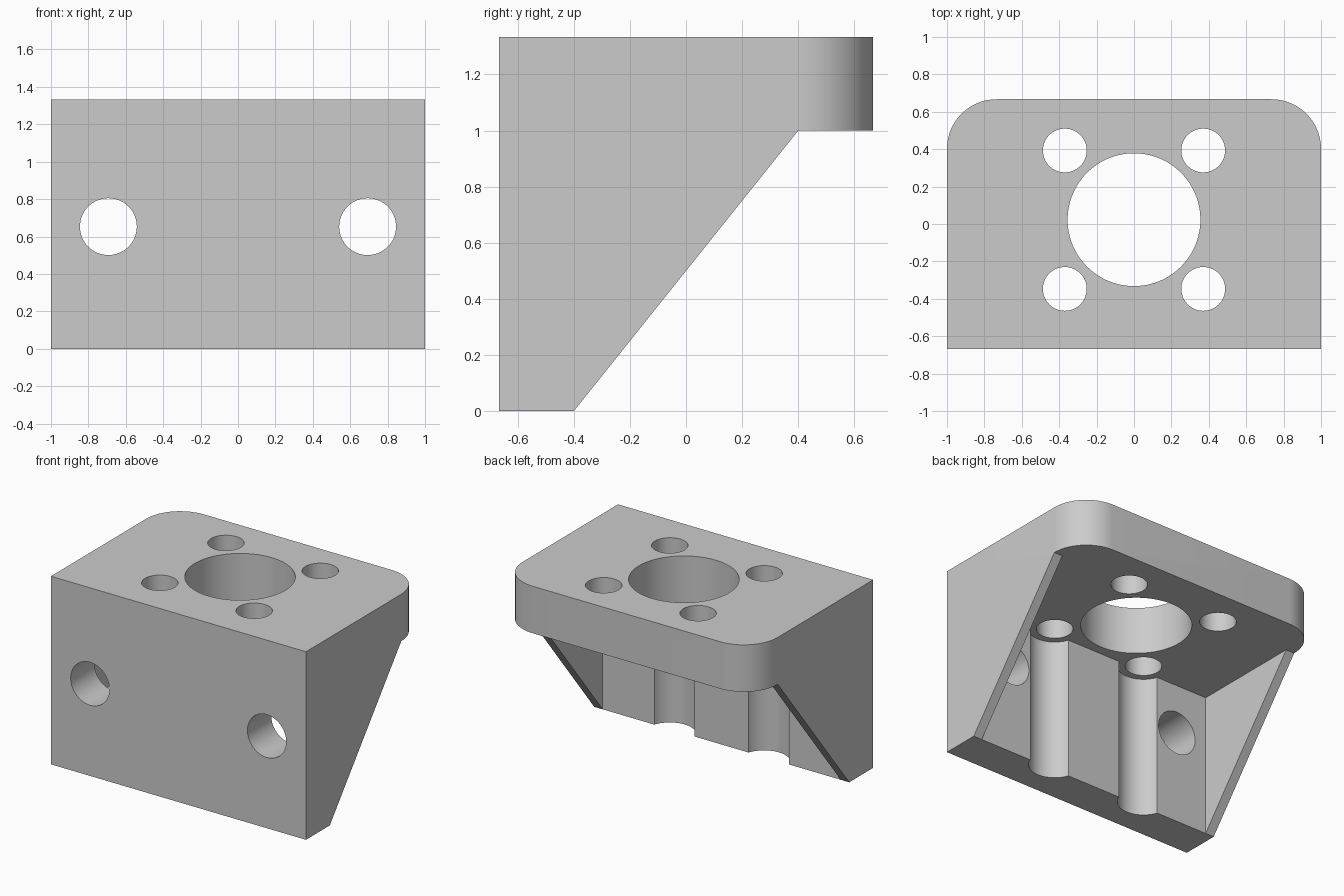
import bpy, bmesh, math
from mathutils import Matrix

cube = bpy.data.objects.get("Cube")
if cube:
    bpy.data.objects.remove(cube, do_unlink=True)

HALF_X, HALF_Y, TOP = 1.0, 0.667, 1.333
SHELF_Z, PLATE_Y, CORNER, RIB = 1.0, -0.4, 0.265, 0.067


def new_object(name, bm):
    bmesh.ops.recalc_face_normals(bm, faces=bm.faces)
    mesh = bpy.data.meshes.new(name)
    bm.to_mesh(mesh)
    bm.free()
    obj = bpy.data.objects.new(name, mesh)
    bpy.context.collection.objects.link(obj)
    return obj


def cut(body, bm):
    """Subtract a temporary cutter from the body."""
    cutter = new_object("cutter", bm)
    cutter.hide_render = True
    mod = body.modifiers.new("cut", 'BOOLEAN')
    mod.operation, mod.solver, mod.object = 'DIFFERENCE', 'EXACT', cutter
    bpy.ops.object.modifier_apply(modifier=mod.name)
    bpy.data.objects.remove(cutter, do_unlink=True)


def cylinder(x, y, z, radius, depth, axis='Z', segments=64):
    bm = bmesh.new()
    turn = Matrix.Rotation(math.pi / 2, 4, 'X') if axis == 'Y' else Matrix()
    bmesh.ops.create_cone(bm, cap_ends=True, segments=segments, radius1=radius, radius2=radius,
                          depth=depth, matrix=Matrix.Translation((x, y, z)) @ turn)
    return bm


# Body: side profile swept across the width
bm = bmesh.new()
profile = [(-HALF_Y, 0), (PLATE_Y, 0), (-PLATE_Y, SHELF_Z),
           (HALF_Y, SHELF_Z), (HALF_Y, TOP), (-HALF_Y, TOP)]
side = bm.faces.new([bm.verts.new((-HALF_X, y, z)) for y, z in profile])
swept = bmesh.ops.extrude_face_region(bm, geom=[side])["geom"]
bmesh.ops.translate(bm, vec=(2 * HALF_X, 0, 0),
                    verts=[v for v in swept if isinstance(v, bmesh.types.BMVert)])

# Rounded rear corners of the shelf
corners = [e for e in bm.edges if all(v.co.y > HALF_Y - 0.01 for v in e.verts)
           and abs(e.verts[0].co.x - e.verts[1].co.x) < 0.01]
bmesh.ops.bevel(bm, geom=corners, offset=CORNER, segments=16, profile=0.5, affect='EDGES')
body = new_object("mounting_bracket", bm)
bpy.context.view_layer.objects.active = body
body.select_set(True)

# Open pocket between the two side gussets
bm = bmesh.new()
bmesh.ops.create_cube(bm, size=1)
for v in bm.verts:
    v.co.x = math.copysign(HALF_X - RIB, v.co.x)
    v.co.y = PLATE_Y if v.co.y < 0 else 0.9
    v.co.z = -0.5 if v.co.z < 0 else SHELF_Z
cut(body, bm)

# Large centre bore, screw holes, driver grooves and wall holes
BORE_Y, PITCH = 0.023, 0.37
cut(body, cylinder(0, BORE_Y, 1.2, 0.355, 0.8, segments=96))
for sx in (-1, 1):
    cut(body, cylinder(sx * PITCH, BORE_Y - PITCH, SHELF_Z - 0.75, 0.167, 1.5))
    for sy in (-1, 1):
        cut(body, cylinder(sx * PITCH, BORE_Y + sy * PITCH, 1.2, 0.117, 0.8))
    cut(body, cylinder(sx * 0.693, -0.55, 0.653, 0.152, 0.6, axis='Y'))

# Plain grey finish
grey = bpy.data.materials.new("light_grey")
grey.use_nodes = True
colour = (0.6, 0.6, 0.6, 1)
grey.diffuse_color = colour
grey.node_tree.nodes["Principled BSDF"].inputs["Base Color"].default_value = colour
body.data.materials.clear()
body.data.materials.append(grey)
bpy.ops.object.shade_smooth_by_angle(angle=math.radians(30))
